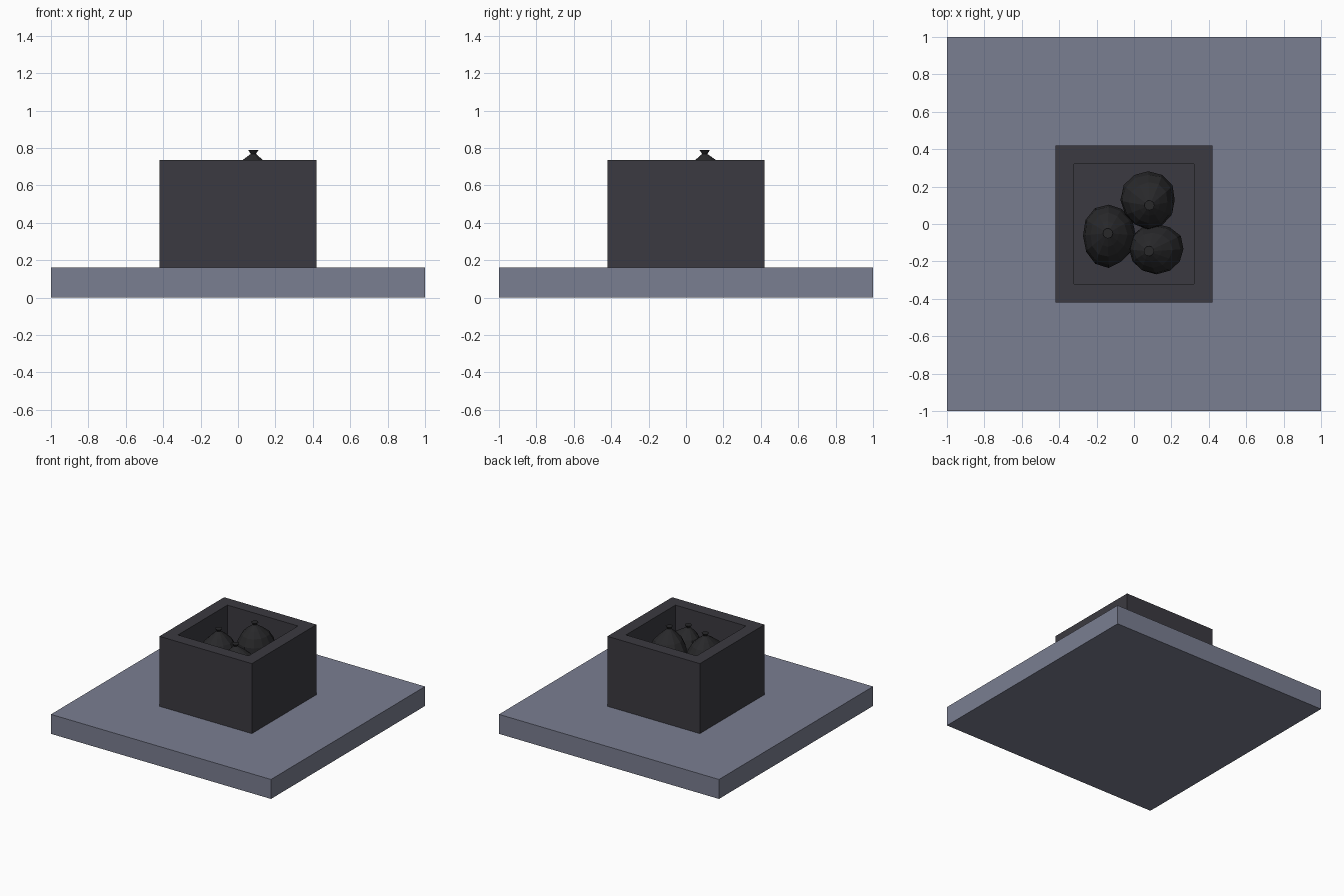
import bpy, bmesh, math, random
from mathutils import Matrix, Vector

if "Cube" in bpy.data.objects:
    bpy.data.objects.remove(bpy.data.objects["Cube"])

random.seed(4)


def material(name, rgb):
    m = bpy.data.materials.new(name)
    m.diffuse_color = (*rgb, 1)
    m.use_nodes = True
    m.node_tree.nodes["Principled BSDF"].inputs["Base Color"].default_value = m.diffuse_color
    return m


STONE = material("grey blue paving", (0.195, 0.209, 0.283))
BIN = material("dark bin grey", (0.044, 0.042, 0.052))
BAG = material("black plastic", (0.021, 0.021, 0.023))


def finish(name, bm, mat):
    bmesh.ops.recalc_face_normals(bm, faces=bm.faces)
    me = bpy.data.meshes.new(name)
    bm.to_mesh(me)
    bm.free()
    me.materials.append(mat)
    ob = bpy.data.objects.new(name, me)
    bpy.context.collection.objects.link(ob)
    return ob


def box(bm, half, z0, z1):
    m = Matrix.Translation((0, 0, (z0 + z1) / 2)) @ Matrix.Diagonal((2 * half, 2 * half, z1 - z0, 1))
    bmesh.ops.create_cube(bm, size=1, matrix=m)


# Paving slab
bm = bmesh.new()
box(bm, 1.0, 0, 0.16)
finish("slab", bm, STONE)

# Open bin: inset the top face and push it down to make the hollow
bm = bmesh.new()
box(bm, 0.42, 0.16, 0.735)
bm.normal_update()
top = max(bm.faces, key=lambda f: f.calc_center_median().z)
bmesh.ops.inset_region(bm, faces=[top], thickness=0.14)
floor = bmesh.ops.extrude_face_region(bm, geom=[top])["geom"]
bmesh.ops.translate(bm, vec=(0, 0, -0.37), verts=[v for v in floor if isinstance(v, bmesh.types.BMVert)])
if top.is_valid:
    bm.faces.remove(top)
finish("bin", bm, BIN)

# Lumpy tied bag: (radius factor, height factor) rings, lathed
PROFILE = [(0.45, 0.0), (0.78, 0.08), (0.97, 0.24), (1.0, 0.42), (0.92, 0.62),
           (0.70, 0.79), (0.40, 0.91)]
SIDES = 12


def bag(name, centre, radii, tip, z0, z1):
    bm = bmesh.new()
    body_top = z1 - 0.024
    rings = []
    phase = random.uniform(0, 6)
    specs = [(r * radii[0], r * radii[1], z0 + h * (body_top - z0), h ** 3, True) for r, h in PROFILE]
    specs += [(0.014, 0.014, body_top + 0.004, 1, False), (0.027, 0.027, z1, 1, False)]
    for rx, ry, z, lean, lumpy in specs:
        c = Vector(centre).lerp(Vector(tip), lean)
        ring = []
        for i in range(SIDES):
            a = 2 * math.pi * i / SIDES
            k = 1 + 0.03 * math.sin(3 * a + phase) + random.uniform(-0.025, 0.025) if lumpy else 1
            ring.append(bm.verts.new((c.x + rx * k * math.cos(a), c.y + ry * k * math.sin(a), z)))
        rings.append(ring)
    for lo, hi in zip(rings, rings[1:]):
        for i in range(SIDES):
            j = (i + 1) % SIDES
            bm.faces.new((lo[i], lo[j], hi[j], hi[i]))
    bm.faces.new(rings[0][::-1])
    bm.faces.new(rings[-1])
    finish(name, bm, BAG)


bag("left_bag", (-0.135, -0.065), (0.142, 0.168), (-0.14, -0.05), 0.37, 0.733)
bag("back_bag", (0.075, 0.13), (0.148, 0.155), (0.082, 0.10), 0.40, 0.788)
bag("right_bag", (0.122, -0.132), (0.147, 0.135), (0.08, -0.145), 0.37, 0.705)
